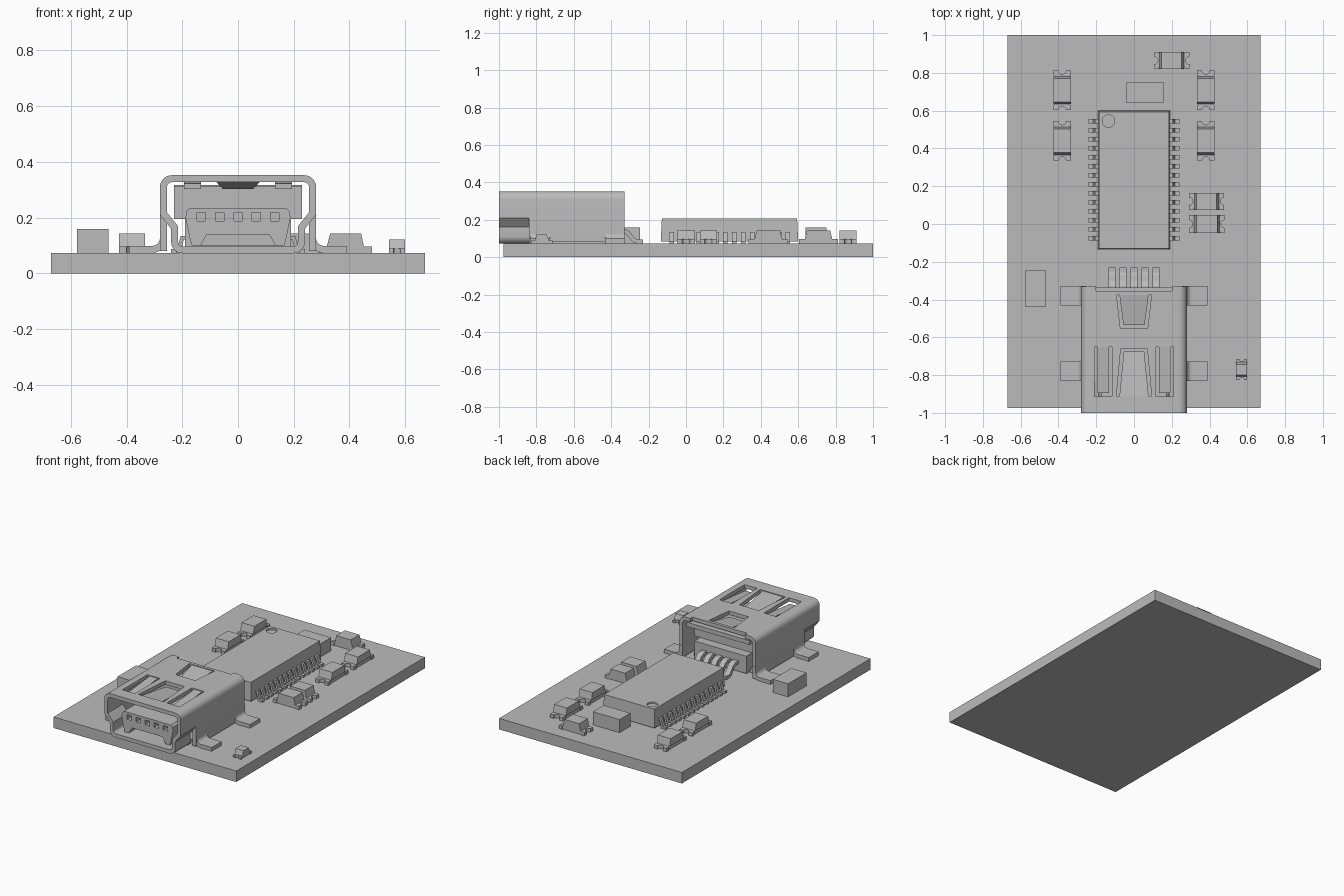
import bpy, bmesh, math
from mathutils import Vector

if "Cube" in bpy.data.objects:
    bpy.data.objects.remove(bpy.data.objects["Cube"])

grey = bpy.data.materials.new("plain_grey")
grey.diffuse_color = (0.5, 0.5, 0.5, 1)
grey.use_nodes = True
grey.node_tree.nodes["Principled BSDF"].inputs["Base Color"].default_value = grey.diffuse_color
BOARD = 0.073


def finish(name, bm, smooth=False):
    bmesh.ops.recalc_face_normals(bm, faces=bm.faces[:])
    me = bpy.data.meshes.new(name)
    bm.to_mesh(me)
    bm.free()
    me.materials.append(grey)
    ob = bpy.data.objects.new(name, me)
    bpy.context.collection.objects.link(ob)
    if smooth:
        bpy.ops.object.select_all(action='DESELECT')
        ob.select_set(True)
        bpy.context.view_layer.objects.active = ob
        bpy.ops.object.shade_smooth_by_angle(angle=math.radians(35))
    return ob


def loft(bm, low, high):
    """Solid between two matching polygons."""
    a = [bm.verts.new(p) for p in low]
    b = [bm.verts.new(p) for p in high]
    n = len(a)
    bm.faces.new(a)
    bm.faces.new(b)
    for i in range(n):
        bm.faces.new((a[i], a[(i + 1) % n], b[(i + 1) % n], b[i]))


def extrude(bm, pts, vec):
    loft(bm, pts, [Vector(p) + Vector(vec) for p in pts])


def rect(x0, x1, y0, y1, z):
    return [(x0, y0, z), (x1, y0, z), (x1, y1, z), (x0, y1, z)]


def add_box(bm, x0, x1, y0, y1, z0, z1, draft=0):
    loft(bm, rect(x0, x1, y0, y1, z0),
         rect(x0 + draft, x1 - draft, y0 + draft, y1 - draft, z1))


def box(name, *dims):
    bm = bmesh.new()
    add_box(bm, *dims)
    return finish(name, bm)


def add_strip(bm, path, t, w0, w1, axis, closed=False):
    """Bent sheet: 2D path with thickness t, spanning w0..w1 along axis."""
    pts = [Vector(p) for p in path]
    n = len(pts)
    rings = []
    for i, p in enumerate(pts):
        prev = pts[i - 1] if i or closed else None
        nxt = pts[(i + 1) % n] if i < n - 1 or closed else None
        d0 = (p - prev).normalized() if prev is not None else None
        d1 = (nxt - p).normalized() if nxt is not None else d0
        d0 = d0 if d0 is not None else d1
        d = (d0 + d1).normalized()
        off = Vector((-d.y, d.x)) * (t / 2 / max(0.4, d.dot(d1)))
        ring = []
        for q, w in ((p + off, w0), (p - off, w0), (p - off, w1), (p + off, w1)):
            ring.append(bm.verts.new((q.x, w, q.y) if axis == 'y' else (w, q.x, q.y)))
        rings.append(ring)
    for i in range(n if closed else n - 1):
        a, b = rings[i], rings[(i + 1) % n]
        for k in range(4):
            bm.faces.new((a[k], a[(k + 1) % 4], b[(k + 1) % 4], b[k]))
    if not closed:
        bm.faces.new(rings[0])
        bm.faces.new(rings[-1])


def arc(cx, cz, r, a0, a1, n=6):
    return [(cx + r * math.cos(math.radians(a0 + (a1 - a0) * i / n)),
             cz + r * math.sin(math.radians(a0 + (a1 - a0) * i / n))) for i in range(n + 1)]


def cut(ob, bm):
    """Subtract the solids in bm from ob."""
    cutter = finish("cutter", bm)
    cutter.hide_render = True
    m = ob.modifiers.new("cut", 'BOOLEAN')
    m.object, m.operation, m.solver = cutter, 'DIFFERENCE', 'EXACT'
    bpy.context.view_layer.objects.active = ob
    bpy.ops.object.modifier_apply(modifier=m.name)
    bpy.data.objects.remove(cutter, do_unlink=True)


# circuit board
box("circuit_board", -0.67, 0.67, -0.975, 1.0, 0, BOARD)

# main chip with round index mark and gull-wing pins
chip = box("chip_body", -0.19, 0.19, -0.135, 0.6, 0.085, 0.207, 0.006)
bm = bmesh.new()
extrude(bm, [(x, y, 0.197) for x, y in arc(-0.135, 0.545, 0.033, 0, 345, 23)], (0, 0, 0.03))
cut(chip, bm)
bm = bmesh.new()
for s in (-1, 1):
    for i in range(14):
        y = 0.545 - i * 0.0477
        add_strip(bm, [(s * x, z) for x, z in
                       ((0.18, 0.128), (0.2, 0.128), (0.213, 0.08), (0.24, 0.08))],
                  0.014, y - 0.012, y + 0.012, 'y')
finish("chip_pins", bm)


# small surface-mount parts: notched base pad with a drafted body
def small_part(name, cx, cy, length, width, height, along_y, flip=1):
    L, W, r = length / 2, width / 2, width * 0.22
    right = [(L - x, z) for x, z in arc(0, 0, r, -90, 90)]
    outline = [(L, -W)] + right + [(L, W), (L * 0.75, W), (L * 0.75, W * 0.9),
                                   (-L * 0.75, W * 0.9), (-L * 0.75, W)]
    outline += [(-L, W)] + [(-x, y) for x, y in reversed(right)] + \
               [(-L, -W), (-L * 0.75, -W), (-L * 0.75, -W * 0.9),
                (L * 0.75, -W * 0.9), (L * 0.75, -W)]

    def place(pts, z):
        return [(cx - y, cy + x * flip, z) if along_y else (cx + x * flip, cy + y, z)
                for x, y in pts]
    bm = bmesh.new()
    extrude(bm, place(outline, BOARD), (0, 0, height * 0.33))
    B = L * 0.7
    zm = BOARD + height * 0.33
    loft(bm, place([(-B, -W), (B, -W), (B, W), (-B, W)], zm),
         place([(-B + .01, -W), (B - .012, -W), (B - .012, W), (-B + .01, W)], BOARD + height))
    finish(name, bm)


for i, (x, y) in enumerate([(-0.38, 0.708), (-0.38, 0.44), (0.38, 0.708), (0.38, 0.44)]):
    small_part(f"side_component_{i + 1}", x, y, 0.21, 0.094, 0.071, True, -1)
small_part("rear_component", 0.2, 0.866, 0.185, 0.09, 0.071, False)
small_part("right_component_1", 0.385, 0.12, 0.185, 0.09, 0.071, False)
small_part("right_component_2", 0.385, 0.0, 0.19, 0.094, 0.071, False, -1)
small_part("tiny_component", 0.57, -0.77, 0.11, 0.058, 0.048, True)
box("rear_block", -0.04, 0.155, 0.64, 0.752, BOARD, 0.16)
box("left_block", -0.577, -0.465, -0.438, -0.245, BOARD, 0.16)

# socket shell: keyed closed ring in front, open U behind
T = 0.025
corner = arc(0.2375, 0.31, 0.03, 0, 90)
half = arc(0.2, 0.1125, 0.0275, -90, 0, 4) + [(0.2275, 0.165), (0.2675, 0.215)] + corner
bm = bmesh.new()
add_strip(bm, half + [(-x, z) for x, z in reversed(half)], T, -1.0, -0.84, 'y', True)
front = finish("shell_front", bm, True)
half = [(0.2675, 0.08)] + corner
bm = bmesh.new()
add_strip(bm, half + [(-x, z) for x, z in reversed(half)], T, -0.84, -0.33, 'y')
rear = finish("shell_rear", bm, True)
box("shell_floor", -0.22, 0.22, -0.84, -0.4, BOARD, 0.097)


def trapezoid(x, y0, w0, y1, w1, z):
    return [(x - w0, y0, z), (x + w0, y0, z), (x + w1, y1, z), (x - w1, y1, z)]


# spring windows (centre x, fixed end y, half width, free end y, half width)
springs = [(0, -0.91, 0.093, -0.66, 0.07), (0, -0.375, 0.093, -0.552, 0.072),
           (0.163, -0.65, 0.046, -0.912, 0.046), (-0.163, -0.65, 0.046, -0.912, 0.046)]
for shell in (front, rear):
    bm = bmesh.new()
    for x, y0, w0, y1, w1 in springs:
        if shell is front and y0 == -0.375:
            continue
        extrude(bm, trapezoid(x, y0, w0, y1, w1, 0.3), (0, 0, 0.1))
    if shell is rear:
        add_box(bm, -0.2, 0.2, -0.355, -0.3, 0.3, 0.4)
    cut(shell, bm)
bm = bmesh.new()
for x, y0, w0, y1, w1 in springs:
    gap = 0.016
    y2 = y1 + math.copysign(gap, y0 - y1)
    pts = trapezoid(x, y0, w0 - gap, y2, w1 - gap, 0.3275)
    pts = [(px, py, pz if py == y0 else 0.303) for px, py, pz in pts]
    extrude(bm, pts, (0, 0, 0.02))
finish("shell_springs", bm)

# flared solder tabs
bm = bmesh.new()
tab = [(0.2675, 0.16)] + arc(0.3075, 0.1265, 0.04, 180, 270) + [(0.39, 0.0865)]
for s in (-1, 1):
    for y in (-0.38, -0.78):
        add_strip(bm, [(s * x, z) for x, z in tab], T, y - 0.052, y + 0.052, 'y')
finish("solder_tabs", bm, True)

# plastic insert: rear housing, ledge and contact tongue
bm = bmesh.new()
add_box(bm, -0.23, 0.23, -0.58, -0.42, 0.195, 0.312)
add_box(bm, -0.23, 0.23, -0.45, -0.336, 0.29, 0.318)
add_box(bm, -0.19, 0.19, -0.58, -0.36, 0.08, 0.195)
finish("socket_housing", bm)
tongue_profile = [(0.165, 0.1), (0.172, 0.12), (0.188, 0.2), (0.186, 0.222), (0.172, 0.235)]
bm = bmesh.new()
extrude(bm, [(x, -0.95, z) for x, z in tongue_profile] +
        [(-x, -0.95, z) for x, z in reversed(tongue_profile)], (0, 0.4, 0))
tongue = finish("contact_tongue", bm)
bm = bmesh.new()
for i in range(-2, 3):
    add_box(bm, i * 0.066 - 0.015, i * 0.066 + 0.015, -1, -0.9, 0.188, 0.218)
extrude(bm, [(-0.14, -1, 0.09), (0.14, -1, 0.09), (0.112, -1, 0.14), (-0.112, -1, 0.14)], (0, 0.3, 0))
cut(tongue, bm)

# socket pins
bm = bmesh.new()
for i in range(-2, 3):
    add_strip(bm, [(-0.4, 0.14), (-0.33, 0.14), (-0.31, 0.13), (-0.28, 0.092),
                   (-0.26, 0.084), (-0.23, 0.084)], 0.022,
              i * 0.058 - 0.018, i * 0.058 + 0.018, 'x')
finish("socket_pins", bm)
